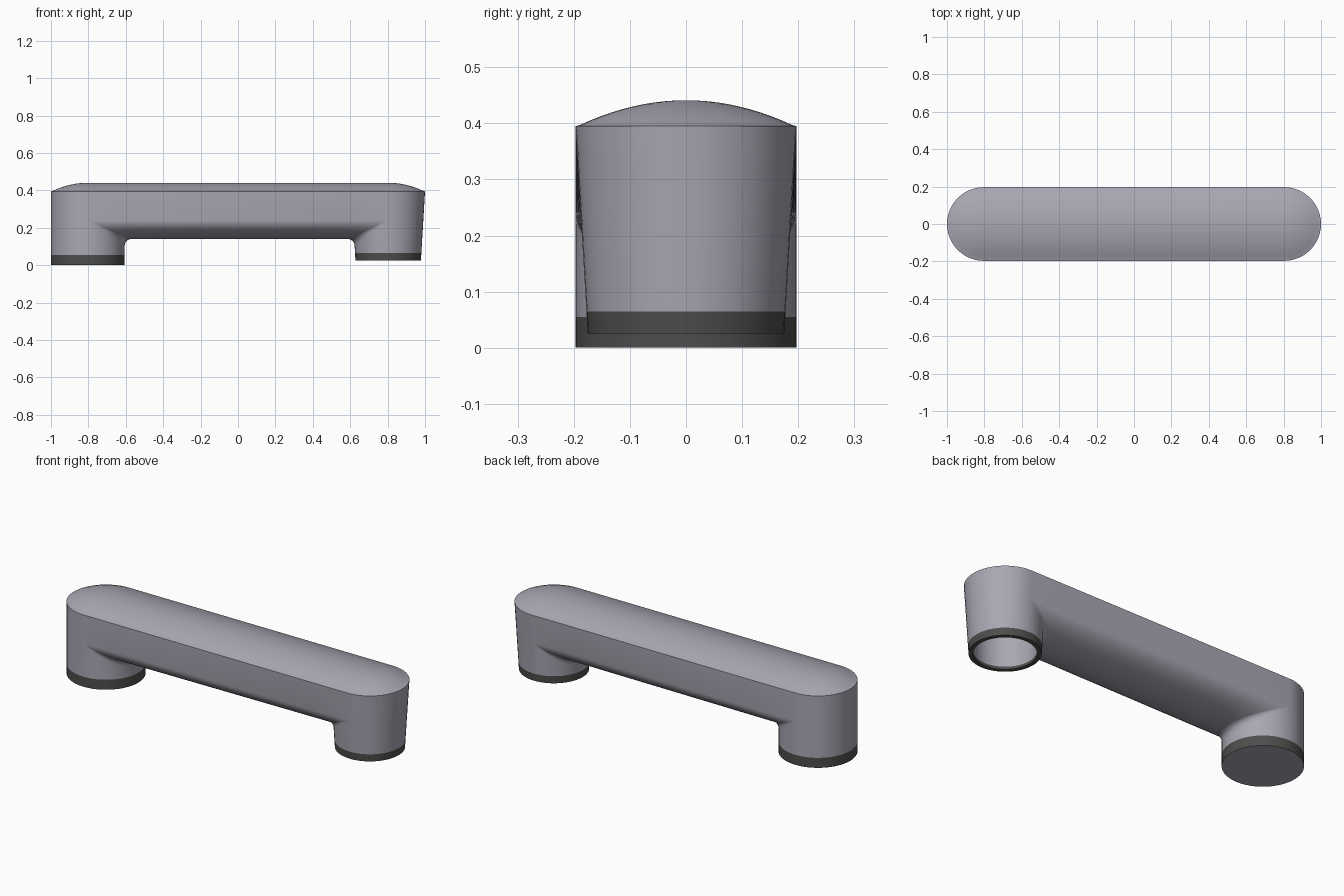
import bpy, bmesh, math
from math import sin, cos, pi

if "Cube" in bpy.data.objects:
    bpy.data.objects.remove(bpy.data.objects["Cube"])

R, CX, RIM = 0.197, 0.803, 0.395      # end radius, leg axis, rim height
EDGE, SAG, FIL = 0.24, 0.10, 0.035    # bar lower edge, underside depth, fillet
N = 24                                # segments per half circle


def material(name, col):
    m = bpy.data.materials.new(name)
    m.diffuse_color = (*col, 1)
    m.use_nodes = True
    m.node_tree.nodes["Principled BSDF"].inputs["Base Color"].default_value = m.diffuse_color
    return m


GREY = material("satin_grey", (0.40, 0.385, 0.45))
DARK = material("dark_rubber", (0.075, 0.077, 0.072))


def radius(side, z):
    """Left leg is straight, right leg tapers downwards."""
    return R if side < 0 else R - 0.022 * (RIM - z) / 0.37


def pt(side, a, z, r=None):
    """Point on a leg; a = 0 faces the middle of the bar."""
    r = radius(side, z) if r is None else r
    return (side * (CX - r * cos(a)), r * sin(a), z)


def grid(bm, rows):
    vs = [[bm.verts.new(p) for p in row] for row in rows]
    for r0, r1 in zip(vs, vs[1:]):
        for k in range(len(r0) - 1):
            bm.faces.new((r0[k], r0[k + 1], r1[k + 1], r1[k]))


def finish(name, bm, mat):
    bmesh.ops.remove_doubles(bm, verts=bm.verts[:], dist=1e-5)
    bmesh.ops.dissolve_degenerate(bm, edges=bm.edges[:], dist=1e-6)
    bmesh.ops.recalc_face_normals(bm, faces=bm.faces[:])
    me = bpy.data.meshes.new(name)
    bm.to_mesh(me)
    bm.free()
    me.materials.append(mat)
    ob = bpy.data.objects.new(name, me)
    bpy.context.collection.objects.link(ob)
    bpy.context.view_layer.objects.active = ob
    ob.select_set(True)
    bpy.ops.object.shade_smooth_by_angle(angle=math.radians(35))
    ob.select_set(False)
    return ob


inner = [-pi / 2 + pi * i / N for i in range(N + 1)]
outer = [pi / 2 + pi * i / N for i in range(N + 1)]
full = [2 * pi * i / (2 * N) for i in range(2 * N + 1)]
BAND = {-1: 0.055, 1: 0.065}
FOOT = {-1: 0.0, 1: 0.025}


def leg_top(a):
    return EDGE - (SAG + FIL) * max(cos(a), 0)


# body: leg walls, bar sides and rounded underside with fillets
bm = bmesh.new()
for s in (-1, 1):
    grid(bm, [[pt(s, a, z) for a in outer] for z in (RIM, EDGE, BAND[s])])
    grid(bm, [[pt(s, a, leg_top(a)) for a in inner],
              [pt(s, a, BAND[s]) for a in inner]])

rows = []
for a in inner:
    c = max(cos(a), 0)
    b, f = EDGE - SAG * c, FIL * c
    ends = {}
    for s in (-1, 1):
        x, y, z = pt(s, a, leg_top(a))
        ends[s] = [(x - s * f * (1 - cos(t)), y, b - f * (1 - sin(t)))
                   for t in [pi / 2 * k / 6 for k in range(7)]]
    l, r = ends[-1][-1], ends[1][-1]
    mid = [tuple(l[k] + (r[k] - l[k]) * j / 8 for k in range(3)) for j in range(1, 8)]
    rows.append(ends[-1] + mid + ends[1][::-1])
grid(bm, rows)
for row, sy in ((rows[0], -1), (rows[-1], 1)):
    line = row[6:-6]
    grid(bm, [[(p[0], sy * R, RIM) for p in line], line])
finish("body", bm, GREY)

# domed top with a narrow lip round it
bm = bmesh.new()
rings = [(R, RIM), (0.189, 0.397)]
rings += [(0.189 * k / 10, 0.397 + 0.044 * (1 - (k / 10) ** 2)) for k in range(9, -1, -1)]
loops = []
for r, z in rings:
    loop = [pt(1, a, z, r) for a in outer] + [pt(-1, a, z, r) for a in reversed(outer)]
    loops.append(loop + loop[:1])
grid(bm, loops)
finish("domed_top", bm, GREY)

# dark band at the foot of each leg
for s, name in ((-1, "left_foot_band"), (1, "right_foot_band")):
    bm = bmesh.new()
    prof = [(radius(s, BAND[s]), BAND[s]), (radius(s, FOOT[s]), FOOT[s])]
    if s > 0:
        prof += [(0.153, FOOT[s]), (0.153, 0.04)]
    grid(bm, [[pt(s, a, z, r) for a in full] for r, z in prof])
    finish(name, bm, DARK)

# closed underside of the left foot
bm = bmesh.new()
bm.faces.new([bm.verts.new(pt(-1, a, 0.0)) for a in full[:-1]])
for f in bm.faces:
    f.normal_update()
    if f.normal.z > 0:
        f.normal_flip()
finish("left_foot_plate", bm, GREY)

# hollow socket inside the right leg
bm = bmesh.new()
grid(bm, [[pt(1, a, z, r) for a in full] for r, z in ((0.153, 0.04), (0.16, 0.34), (0, 0.34))])
ob = finish("right_socket", bm, GREY)
ob.data.flip_normals()
